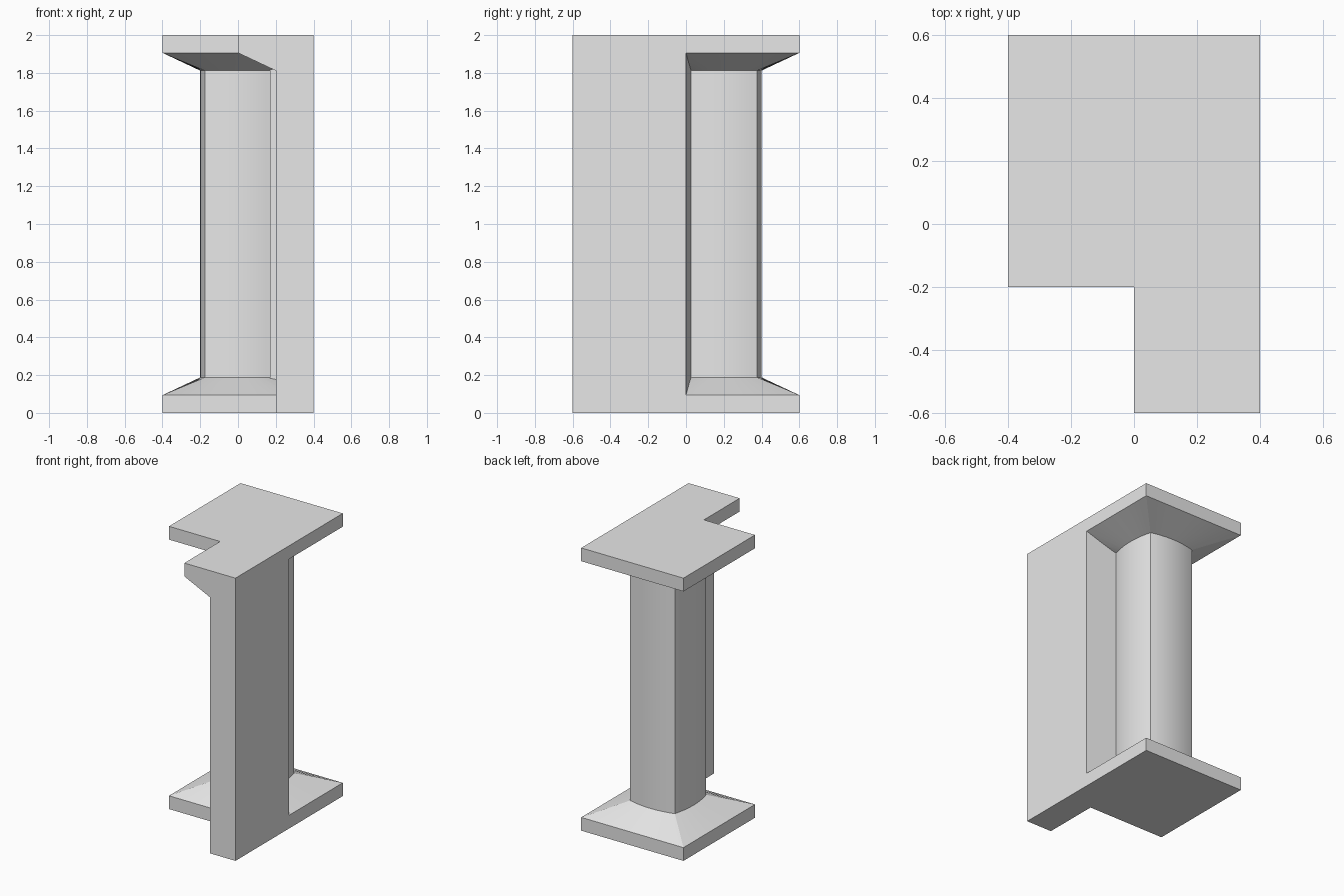
import bpy, bmesh, math
from mathutils import Vector

old = bpy.data.objects.get("Cube")
if old:
    bpy.data.objects.remove(old, do_unlink=True)

grey = bpy.data.materials.new("stone grey")
grey.use_nodes = True
grey.diffuse_color = (0.8, 0.8, 0.8, 1)
grey.node_tree.nodes["Principled BSDF"].inputs["Base Color"].default_value = (0.8, 0.8, 0.8, 1)

CENTRE = Vector((0, 0.2, 0))
STEPS = 12
SLAB, FLARE, TOP = 0.094, 0.188, 2.0


def loft(name, rings):
    """Closed solid through rings with equal point counts."""
    bm = bmesh.new()
    loops = [[bm.verts.new(p) for p in ring] for ring in rings]
    for a, b in zip(loops, loops[1:]):
        for i in range(len(a)):
            j = (i + 1) % len(a)
            bm.faces.new((a[i], a[j], b[j], b[i]))
    bm.faces.new(loops[0])
    bm.faces.new(loops[-1])
    bmesh.ops.recalc_face_normals(bm, faces=bm.faces)
    mesh = bpy.data.meshes.new(name)
    bm.to_mesh(mesh)
    bm.free()
    mesh.materials.append(grey)
    obj = bpy.data.objects.new(name, mesh)
    bpy.context.collection.objects.link(obj)
    return obj


def ring(half, bulge, z):
    """Square whose four sides bow outward by the given bulge."""
    points = []
    for side in range(4):
        for i in range(STEPS):
            t = 2 * i / STEPS - 1
            p = Vector((half * t, -half - bulge * (1 - t * t), 0))
            c, s = round(math.cos(side * math.pi / 2)), round(math.sin(side * math.pi / 2))
            points.append(CENTRE + Vector((c * p.x - s * p.y, s * p.x + c * p.y, z)))
    return points


# Column with bowed sides, flaring to square slabs at both ends
column = loft("pillar", [
    ring(0.4, 0, 0), ring(0.4, 0, SLAB), ring(0.175, 0.025, FLARE),
    ring(0.175, 0.025, TOP - FLARE), ring(0.4, 0, TOP - SLAB), ring(0.4, 0, TOP)])

# Full-height wall running forward from the column
plan = [(0.2, -0.6), (0.4, -0.6), (0.4, 0), (0.17, 0.028), (0.17, 0.01), (0.2, 0)]
wall = loft("wall", [[(x, y, z) for x, y in plan] for z in (0, TOP)])

# Sloped bracket carrying the top slab along the wall
section = [(0, TOP), (0, TOP - SLAB), (0.2, TOP - FLARE), (0.4, TOP - FLARE), (0.4, TOP)]
bracket = loft("bracket", [[(x, y, z) for x, z in section] for y in (-0.6, 0)])

# Merge into one solid
bpy.context.view_layer.objects.active = column
for part in (wall, bracket):
    mod = column.modifiers.new("join " + part.name, 'BOOLEAN')
    mod.operation = 'UNION'
    mod.solver = 'EXACT'
    mod.object = part
    bpy.ops.object.modifier_apply(modifier=mod.name)
    bpy.data.objects.remove(part, do_unlink=True)

bpy.ops.object.select_all(action='DESELECT')
column.select_set(True)
bpy.ops.object.shade_smooth_by_angle(angle=math.radians(20))
